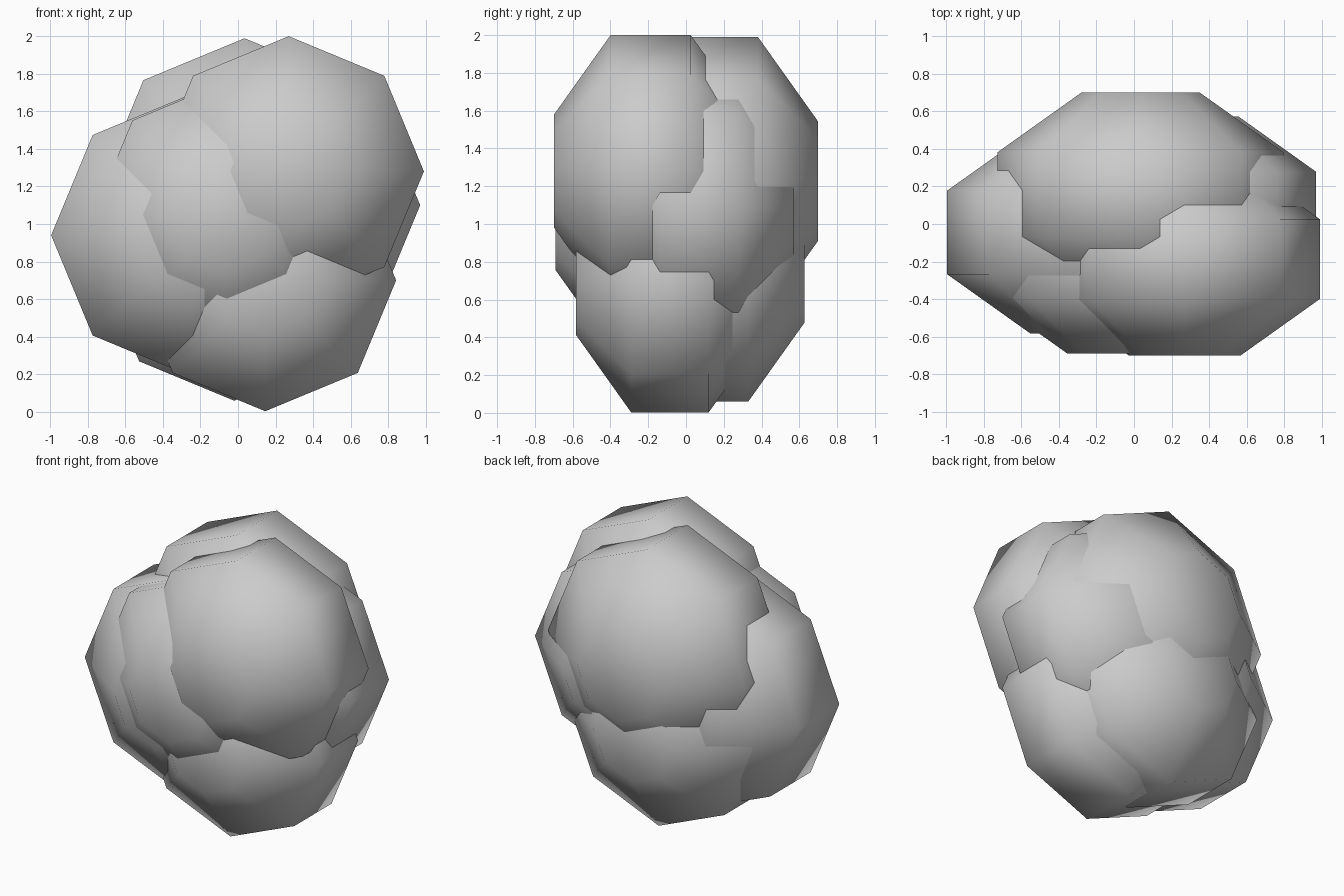
import bpy
import bmesh
from math import sin, cos, radians

if "Cube" in bpy.data.objects:
    bpy.data.objects.remove(bpy.data.objects["Cube"])

# Cluster of flattened eight-sided puffs; each one's axis runs along y.
FLATTEN = 0.712
SIDES = 8


def puff(name, centre, radius):
    """Four octagonal rings plus flat end caps, squashed front to back."""
    full = radius / sin(radians(67.5))
    bm = bmesh.new()
    rings = []
    for polar in (22.5, 67.5, 112.5, 157.5):
        r = full * sin(radians(polar))
        y = -full * cos(radians(polar)) * FLATTEN
        rings.append([bm.verts.new((r * cos(radians(45 * i)), y,
                                    r * sin(radians(45 * i))))
                      for i in range(SIDES)])
    for a, b in zip(rings, rings[1:]):
        for i in range(SIDES):
            j = (i + 1) % SIDES
            bm.faces.new((a[i], a[j], b[j], b[i]))
    bm.faces.new(rings[0])
    bm.faces.new(rings[-1][::-1])
    bmesh.ops.recalc_face_normals(bm, faces=bm.faces)
    for f in bm.faces:
        f.smooth = True
    mesh = bpy.data.meshes.new(name)
    bm.to_mesh(mesh)
    bm.free()
    obj = bpy.data.objects.new(name, mesh)
    obj.location = centre
    bpy.context.collection.objects.link(obj)
    return obj


# Front puffs
puff("puff_front_upper", (0.27, -0.187, 1.28), 0.72)
puff("puff_front_middle", (-0.06, -0.185, 1.05), 0.71)
puff("puff_front_lower", (0.145, -0.085, 0.70), 0.697)
# Side puffs
puff("puff_left", (-0.24, -0.045, 0.94), 0.755)
puff("puff_right", (0.265, 0.07, 1.10), 0.705)
# Back puffs
puff("puff_back_upper", (0.035, 0.157, 1.227), 0.762)
puff("puff_back_lower", (-0.02, 0.118, 0.775), 0.716)
